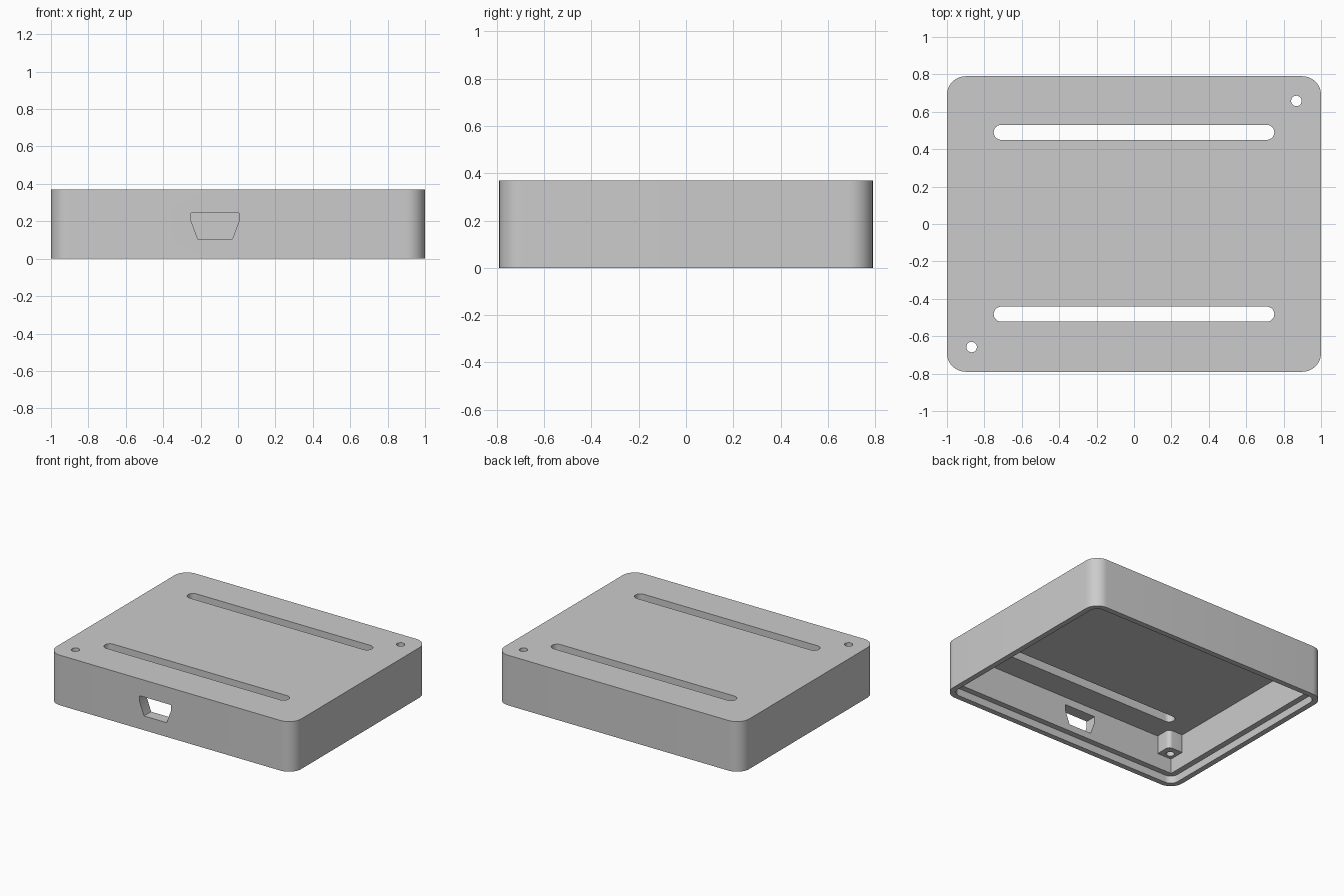
import bpy, bmesh, math
from mathutils import Matrix, Vector

if "Cube" in bpy.data.objects:
    bpy.data.objects.remove(bpy.data.objects["Cube"], do_unlink=True)

W, D, H = 1.0, 0.79, 0.37      # half width, half depth, height
CEILING = 0.30                 # underside of the top plate
LEDGE = 0.055                  # height of the step inside the rim

grey = bpy.data.materials.new("light grey plastic")
grey.use_nodes = True
grey.diffuse_color = (0.6, 0.6, 0.6, 1)
grey.node_tree.nodes["Principled BSDF"].inputs["Base Color"].default_value = (0.6, 0.6, 0.6, 1)


def rounded(hx, hy, r, cx=0, cy=0, steps=12):
    """Outline of a rectangle with rounded corners; r = 0 keeps them sharp."""
    if r == 0:
        return [(cx + sx * hx, cy + sy * hy) for sx, sy in ((1, 1), (-1, 1), (-1, -1), (1, -1))]
    points = []
    for quarter, (sx, sy) in enumerate(((1, 1), (-1, 1), (-1, -1), (1, -1))):
        for i in range(steps + 1):
            a = (quarter + i / steps) * math.pi / 2
            points.append((cx + sx * (hx - r) + r * math.cos(a),
                           cy + sy * (hy - r) + r * math.sin(a)))
    return points


def prism(name, outline, low, high, matrix=None):
    """Extrude an outline from low to high along z."""
    bm = bmesh.new()
    face = bm.faces.new([bm.verts.new((x, y, low)) for x, y in outline])
    top = bmesh.ops.extrude_face_region(bm, geom=[face])["geom"]
    bmesh.ops.translate(bm, vec=Vector((0, 0, high - low)),
                        verts=[v for v in top if isinstance(v, bmesh.types.BMVert)])
    bmesh.ops.remove_doubles(bm, verts=bm.verts, dist=1e-5)
    if matrix:
        bm.transform(matrix)
    bmesh.ops.recalc_face_normals(bm, faces=bm.faces)
    mesh = bpy.data.meshes.new(name)
    bm.to_mesh(mesh)
    bm.free()
    mesh.materials.append(grey)
    obj = bpy.data.objects.new(name, mesh)
    bpy.context.collection.objects.link(obj)
    return obj


def combine(target, tool, operation):
    """Apply a boolean, then discard the tool."""
    tool.hide_render = True
    mod = target.modifiers.new(operation.lower(), "BOOLEAN")
    mod.object, mod.operation, mod.solver = tool, operation, "EXACT"
    bpy.context.view_layer.objects.active = target
    bpy.ops.object.modifier_apply(modifier=mod.name)
    bpy.data.objects.remove(tool, do_unlink=True)


# Shell, hollowed from below, with a stepped rim
case = prism("case_cover", rounded(W, D, 0.1), 0, H)
combine(case, prism("cavity", rounded(W - 0.083, D - 0.083, 0), -0.1, CEILING), "DIFFERENCE")
combine(case, prism("rim_step", rounded(W - 0.04, D - 0.04, 0.06), -0.1, LEDGE), "DIFFERENCE")

# Screw posts in two opposite corners, with holes through the top
for side in (-1, 1):
    x, y = side * 0.868, side * 0.658
    post = prism("screw_post", rounded(0.068, 0.068, 0.03, x, y), 0.165, CEILING + 0.03)
    combine(case, post, "UNION")
    combine(case, prism("screw_hole", rounded(0.028, 0.028, 0.028, x, y, 8), -0.1, H + 0.1), "DIFFERENCE")

# Long rounded slots in the top plate
for y in (-0.482, 0.49):
    combine(case, prism("slot", rounded(0.75, 0.04, 0.04, 0, y), CEILING - 0.1, H + 0.1), "DIFFERENCE")

# Tapered connector opening in the front wall
port = [(-0.25, 0.245), (-0.25, 0.2), (-0.215, 0.105), (-0.03, 0.105), (0.005, 0.2), (0.005, 0.245)]
upright = Matrix.Rotation(math.pi / 2, 4, "X")
combine(case, prism("port", port, D - 0.2, D + 0.1, upright), "DIFFERENCE")

# Smooth rounded corners, crisp edges
bpy.ops.object.select_all(action="DESELECT")
case.select_set(True)
bpy.context.view_layer.objects.active = case
bpy.ops.object.shade_smooth_by_angle(angle=math.radians(30))
